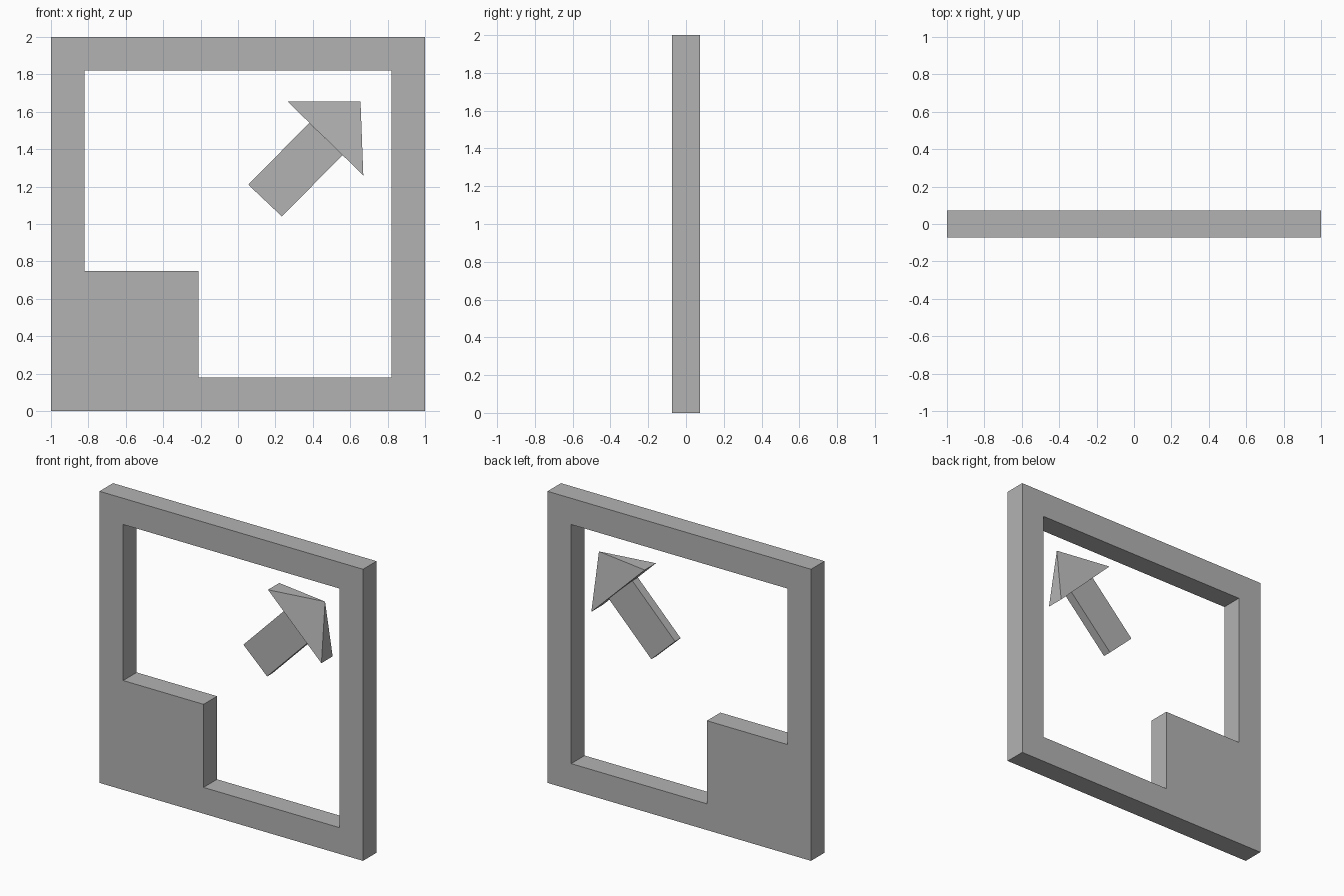
import bpy
import bmesh

cube = bpy.data.objects.get("Cube")
if cube:
    bpy.data.objects.remove(cube, do_unlink=True)

GREY = (0.45, 0.45, 0.45, 1)
grey = bpy.data.materials.new("plain grey")
grey.use_nodes = True
grey.diffuse_color = GREY
grey.node_tree.nodes["Principled BSDF"].inputs["Base Color"].default_value = GREY


def finish(name, bm):
    """Turn a bmesh into a named grey object."""
    bmesh.ops.recalc_face_normals(bm, faces=bm.faces)
    mesh = bpy.data.meshes.new(name)
    bm.to_mesh(mesh)
    bm.free()
    mesh.materials.append(grey)
    obj = bpy.data.objects.new(name, mesh)
    bpy.context.collection.objects.link(obj)
    return obj


def plate(name, loops, front, back):
    """Extrude outlines in x and z from front to back; later loops are holes."""
    bm = bmesh.new()
    edges = []
    for loop in loops:
        verts = [bm.verts.new((x, front, z)) for x, z in loop]
        edges += [bm.edges.new((a, b)) for a, b in zip(verts, verts[1:] + verts[:1])]
    if len(loops) == 1:
        bm.faces.new(verts)
    else:
        bmesh.ops.triangle_fill(bm, edges=edges, use_beauty=True, normal=(0, -1, 0))
        bmesh.ops.dissolve_limit(bm, angle_limit=0.01, verts=bm.verts, edges=bm.edges)
    grown = bmesh.ops.extrude_face_region(bm, geom=bm.faces[:], use_keep_orig=True)["geom"]
    moved = [v for v in grown if isinstance(v, bmesh.types.BMVert)]
    bmesh.ops.translate(bm, verts=moved, vec=(0, back - front, 0))
    return finish(name, bm)


# Square frame with a solid block filling its lower right corner
outer = [(-1, 0), (1, 0), (1, 2), (-1, 2)]
opening = [(-0.21, 0.18), (0.82, 0.18), (0.82, 1.82),
           (-0.82, 1.82), (-0.82, 0.75), (-0.21, 0.75)]
plate("frame", [outer, opening], -0.073, 0.073)

# Arrow shaft, a thin slanted bar
plate("arrow_shaft", [[(0.055, 1.21), (0.235, 1.04), (0.56, 1.37), (0.38, 1.54)]], -0.02, 0.04)

# Arrow head, a flat pyramid on a narrow rectangular base
bm = bmesh.new()
base = [bm.verts.new(p) for p in ((0.265, -0.053, 1.655), (0.265, 0.069, 1.655),
                                  (0.67, 0.069, 1.26), (0.67, -0.053, 1.26))]
tip = bm.verts.new((0.655, 0.008, 1.655))
bm.faces.new(base)
for a, b in zip(base, base[1:] + base[:1]):
    bm.faces.new((a, b, tip))
finish("arrow_head", bm)
